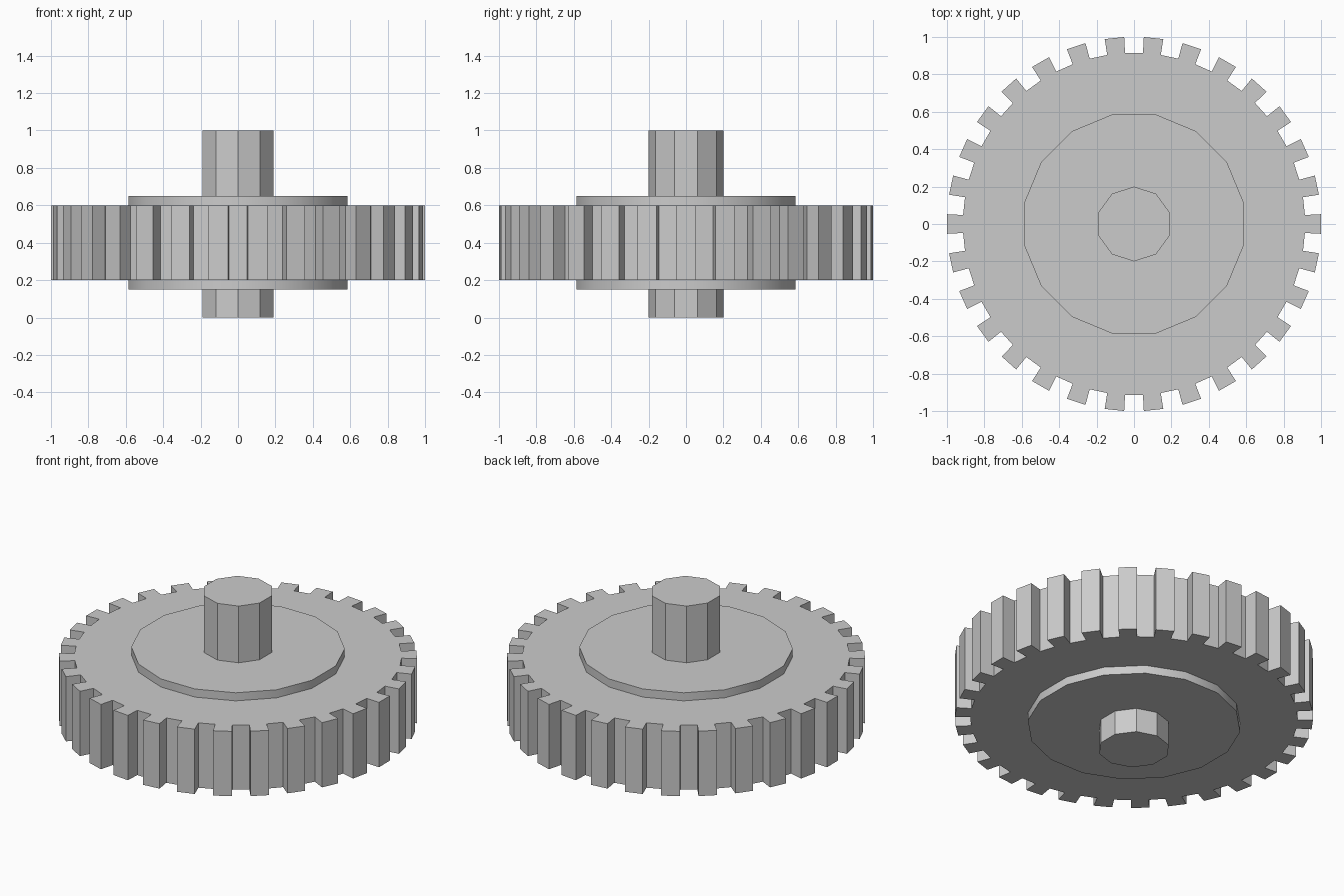
import bpy
import bmesh
from math import cos, sin, radians, pi

cube = bpy.data.objects.get("Cube")
if cube:
    bpy.data.objects.remove(cube, do_unlink=True)

grey = bpy.data.materials.new("light_grey")
grey.use_nodes = True
colour = (0.6, 0.6, 0.6, 1)
grey.diffuse_color = colour
grey.node_tree.nodes["Principled BSDF"].inputs["Base Color"].default_value = colour


def ring(radius, sides, start):
    """Corner points of a regular polygon, starting at an angle in radians."""
    return [(radius * cos(start + 2 * pi * i / sides),
             radius * sin(start + 2 * pi * i / sides)) for i in range(sides)]


def prism(name, outline, bottom, top):
    """Extrude a flat outline upward into a closed solid."""
    bm = bmesh.new()
    base = bm.faces.new([bm.verts.new((x, y, bottom)) for x, y in outline])
    result = bmesh.ops.extrude_face_region(bm, geom=[base], use_keep_orig=True)
    lifted = [v for v in result["geom"] if isinstance(v, bmesh.types.BMVert)]
    bmesh.ops.translate(bm, verts=lifted, vec=(0, 0, top - bottom))
    bmesh.ops.recalc_face_normals(bm, faces=bm.faces)
    mesh = bpy.data.meshes.new(name)
    bm.to_mesh(mesh)
    bm.free()
    mesh.materials.append(grey)
    obj = bpy.data.objects.new(name, mesh)
    bpy.context.collection.objects.link(obj)
    return obj


# Toothed wheel: straight radial flanks, teeth and gaps equal in angle
TEETH, ROOT, TIP = 30, 0.915, 1.001
pitch = 2 * pi / TEETH
outline = []
for i in range(TEETH):
    for radius, offset in ((ROOT, -0.25), (TIP, -0.25), (TIP, 0.25), (ROOT, 0.25)):
        angle = (i + offset) * pitch
        outline.append((radius * cos(angle), radius * sin(angle)))
prism("gear_wheel", outline, 0.2, 0.6)

# Raised collar discs on both faces of the wheel
for name, bottom, top in (("upper_collar", 0.6, 0.65), ("lower_collar", 0.15, 0.2)):
    collar = prism(name, ring(0.597, 16, pi / 16), bottom, top)
    bpy.ops.object.select_all(action="DESELECT")
    collar.select_set(True)
    bpy.context.view_layer.objects.active = collar
    bpy.ops.object.shade_smooth_by_angle(angle=radians(30))

# Ten-sided shaft ends
for name, bottom, top in (("upper_shaft", 0.65, 1), ("lower_shaft", 0, 0.15)):
    prism(name, ring(0.2, 10, pi / 2), bottom, top)
